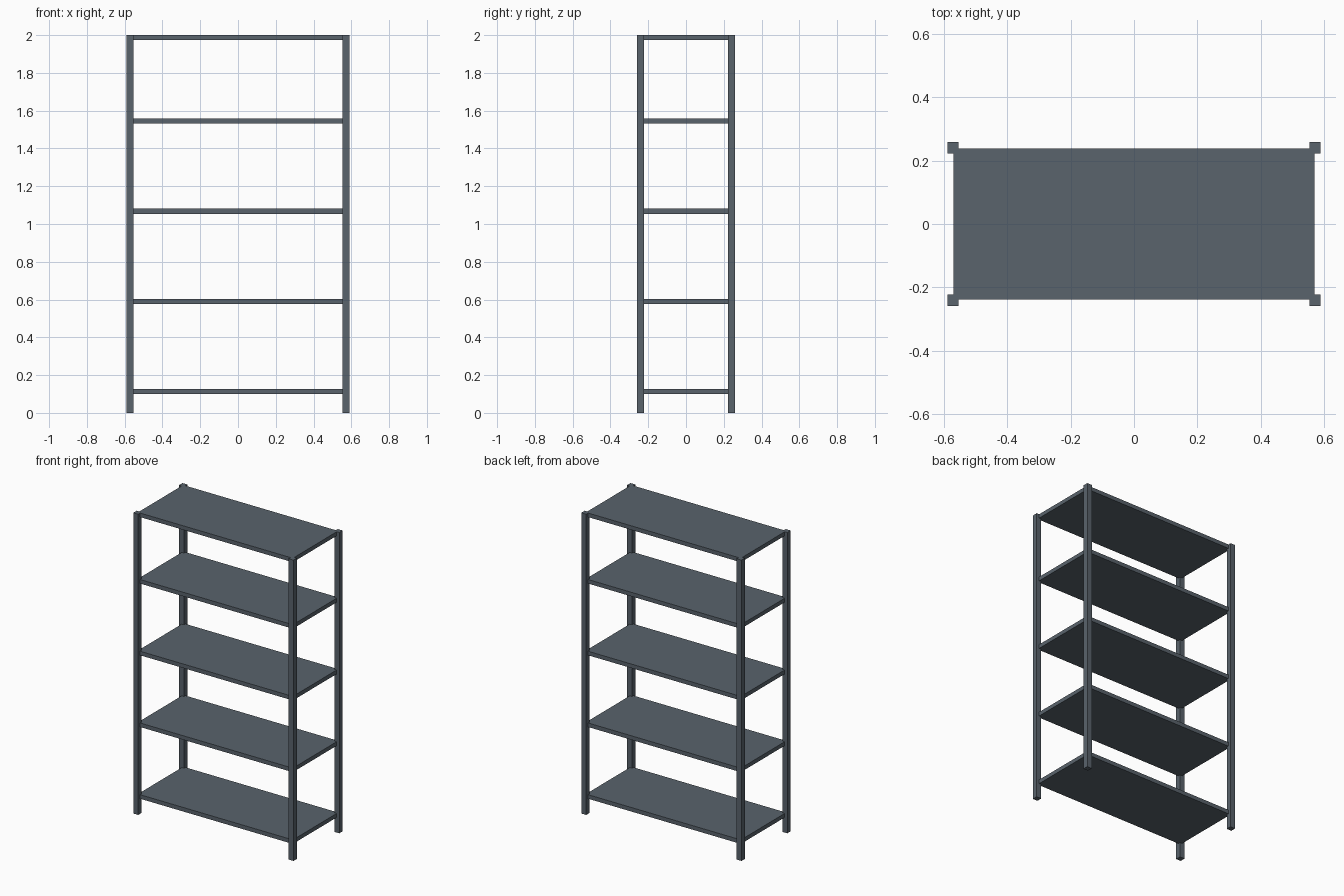
import bpy, bmesh

if "Cube" in bpy.data.objects:
    bpy.data.objects.remove(bpy.data.objects["Cube"])

steel = bpy.data.materials.new("slate grey steel")
steel.diffuse_color = (0.10, 0.125, 0.15, 1)
steel.use_nodes = True
steel.node_tree.nodes["Principled BSDF"].inputs["Base Color"].default_value = steel.diffuse_color


def box(name, x0, x1, y0, y1, z0, z1):
    bm = bmesh.new()
    bmesh.ops.create_cube(bm, size=1)
    for v in bm.verts:
        v.co = (x1 if v.co.x > 0 else x0,
                y1 if v.co.y > 0 else y0,
                z1 if v.co.z > 0 else z0)
    mesh = bpy.data.meshes.new(name)
    bm.to_mesh(mesh)
    bm.free()
    mesh.materials.append(steel)
    ob = bpy.data.objects.new(name, mesh)
    bpy.context.collection.objects.link(ob)
    return ob


# four corner posts
W = 0.018  # half width
for sx, side in ((-1, "left"), (1, "right")):
    for sy, end in ((-1, "front"), (1, "back")):
        cx, cy = sx * 0.5715, sy * 0.2405
        box(f"{end}_{side}_post", cx - W, cx + W, cy - W, cy + W, 0, 2)

# five shelves, evenly spaced except the top one flush with the posts
for i, z in enumerate((0.1, 0.577, 1.054, 1.531, 1.973)):
    box(f"shelf_{i + 1}", -0.57, 0.57, -0.238, 0.238, z, z + 0.027)
